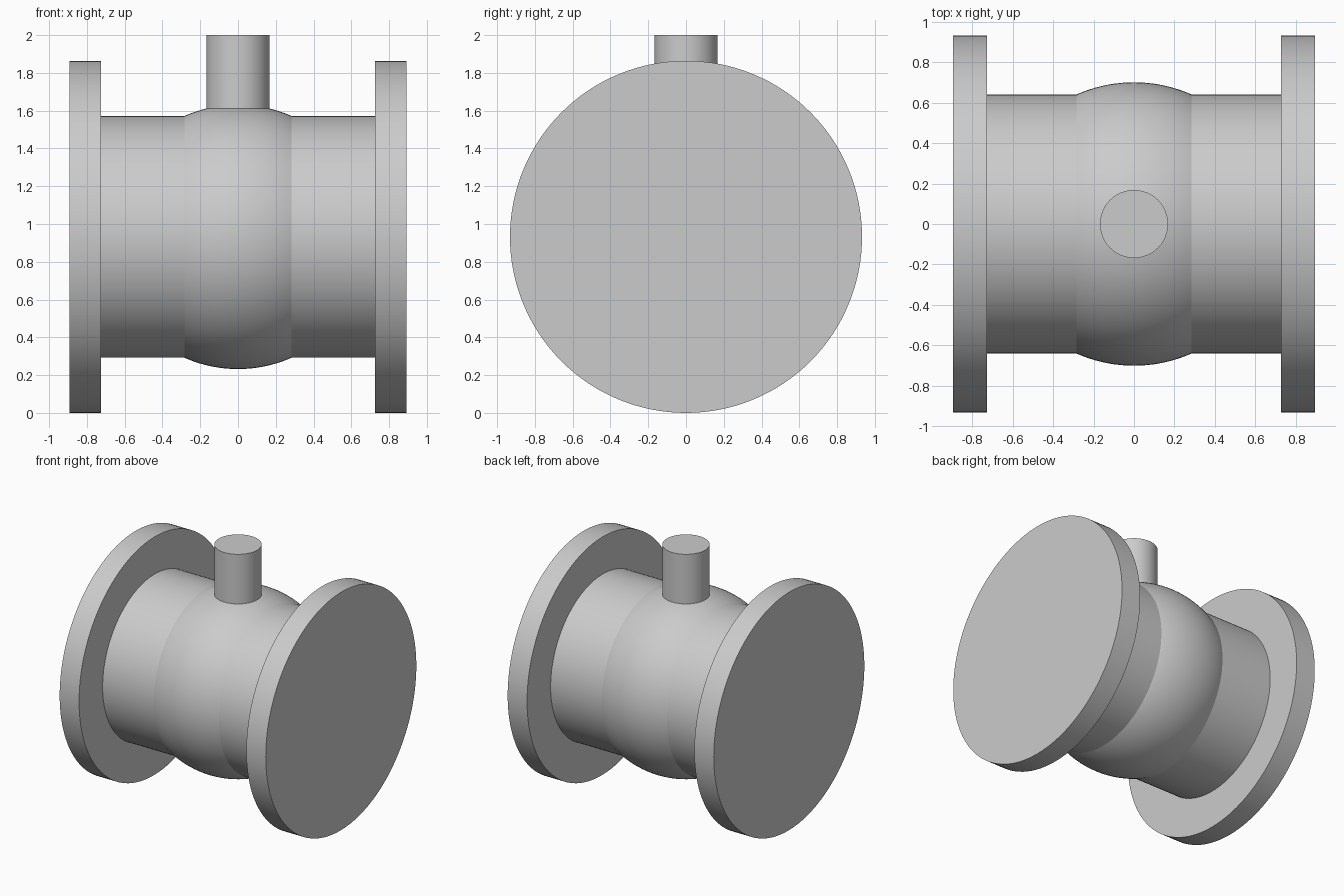
import bpy
import math

cube = bpy.data.objects.get("Cube")
if cube:
    bpy.data.objects.remove(cube, do_unlink=True)

AXIS_Z = 0.932          # height of the pipe centreline
PIPE_R, BALL_R, FLANGE_R, STEM_R = 0.64, 0.70, 0.932, 0.168
FLANGE_IN, FLANGE_OUT = 0.725, 0.893

grey = bpy.data.materials.new("light_grey_metal")
grey.use_nodes = True
colour = (0.6, 0.6, 0.6, 1)
grey.diffuse_color = colour
grey.node_tree.nodes["Principled BSDF"].inputs["Base Color"].default_value = colour


def finish(name):
    obj = bpy.context.object
    obj.name = name
    obj.data.materials.append(grey)
    bpy.ops.object.transform_apply(location=False, rotation=True, scale=True)
    bpy.ops.object.shade_smooth_by_angle(angle=math.radians(30))


def cylinder_x(name, radius, x0, x1):
    bpy.ops.mesh.primitive_cylinder_add(
        vertices=128, radius=radius, depth=x1 - x0,
        location=((x0 + x1) / 2, 0, AXIS_Z), rotation=(0, math.pi / 2, 0))
    finish(name)


# Pipe body and its two end flanges
cylinder_x("pipe_body", PIPE_R, -FLANGE_IN, FLANGE_IN)
cylinder_x("left_flange", FLANGE_R, FLANGE_IN, FLANGE_OUT)
cylinder_x("right_flange", FLANGE_R, -FLANGE_OUT, -FLANGE_IN)

# Ball housing bulging out of the pipe
bpy.ops.mesh.primitive_uv_sphere_add(
    segments=128, ring_count=64, radius=BALL_R,
    location=(0, 0, AXIS_Z), rotation=(0, math.pi / 2, 0))
finish("ball_housing")

# Valve stem rising from inside the ball
stem_base, stem_top = 1.5, 2.0
bpy.ops.mesh.primitive_cylinder_add(
    vertices=64, radius=STEM_R, depth=stem_top - stem_base,
    location=(0, 0, (stem_base + stem_top) / 2))
finish("valve_stem")
